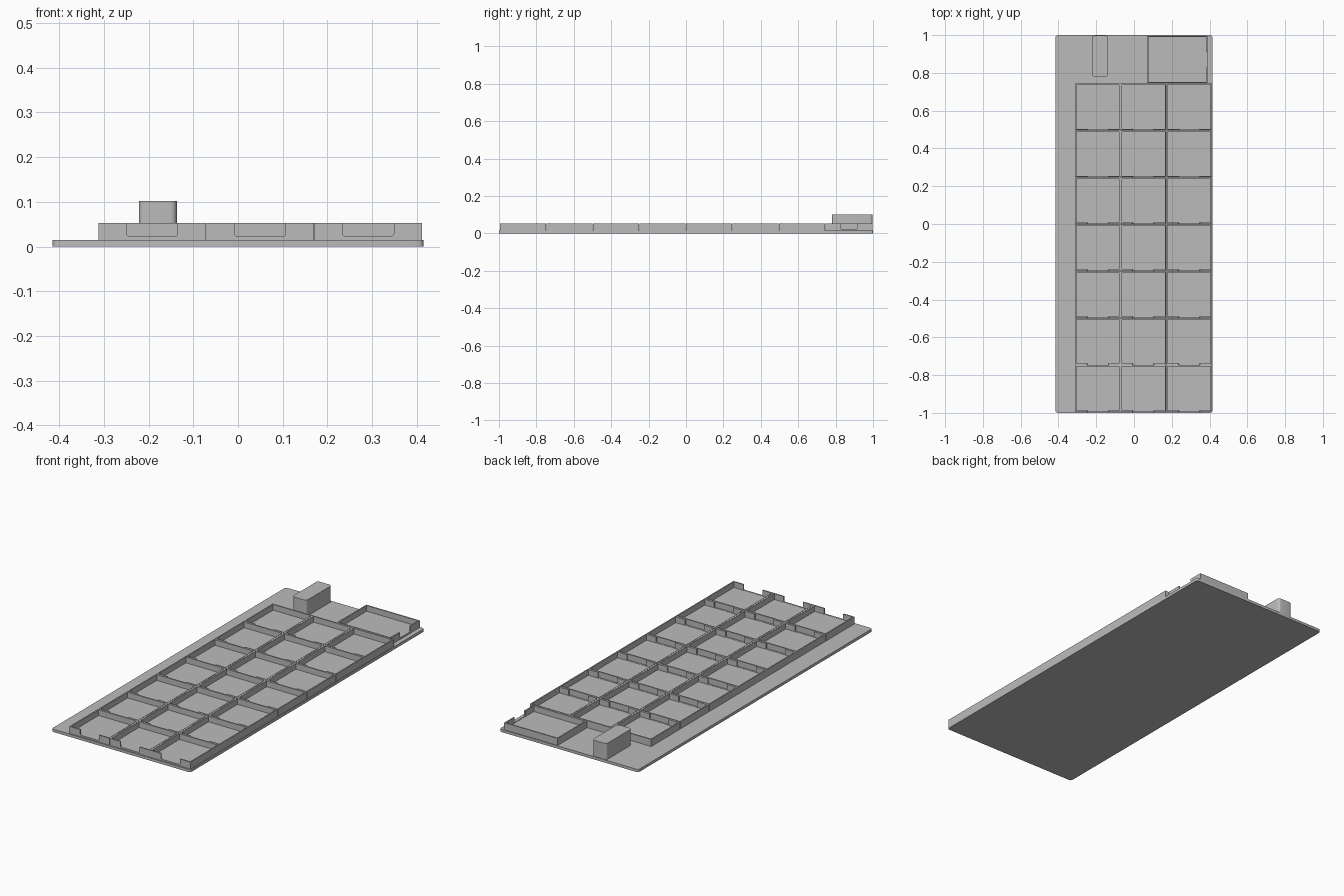
import bpy
import bmesh
from mathutils import Vector

if "Cube" in bpy.data.objects:
    bpy.data.objects.remove(bpy.data.objects["Cube"], do_unlink=True)

grey = bpy.data.materials.new("plain grey")
grey.use_nodes = True
COLOUR = (0.5, 0.5, 0.5, 1)
grey.diffuse_color = COLOUR
grey.node_tree.nodes["Principled BSDF"].inputs["Base Color"].default_value = COLOUR

BASE_TOP = 0.015
TRAY_TOP = 0.053
WALL = 0.007


def box(name, low, high, radius=0, axis=2):
    """Box between two corners, with the edges along one axis rounded."""
    low, high = Vector(low), Vector(high)
    bm = bmesh.new()
    bmesh.ops.create_cube(bm, size=1)
    for v in bm.verts:
        v.co = (low + high) / 2 + v.co * (high - low)
    if radius:
        edges = [e for e in bm.edges
                 if abs((e.verts[0].co - e.verts[1].co).normalized()[axis]) > 0.9]
        bmesh.ops.bevel(bm, geom=edges, offset=radius, segments=5,
                        profile=0.5, affect='EDGES')
    mesh = bpy.data.meshes.new(name)
    bm.to_mesh(mesh)
    bm.free()
    mesh.materials.append(grey)
    obj = bpy.data.objects.new(name, mesh)
    bpy.context.collection.objects.link(obj)
    return obj


def smooth(obj):
    bpy.ops.object.select_all(action='DESELECT')
    obj.select_set(True)
    bpy.context.view_layer.objects.active = obj
    bpy.ops.object.shade_smooth_by_angle()


def tray(name, width, depth, notch_low, notch_high, notch_axis):
    """Open tray centred on its own origin, with a finger notch in one wall."""
    x, y = width / 2, depth / 2
    floor = BASE_TOP + WALL
    body = box(name, (-x, -y, BASE_TOP), (x, y, TRAY_TOP))
    cavity = box("cavity_cutter", (WALL - x, WALL - y, floor), (x - WALL, y - WALL, 0.1))
    notch = box("notch_cutter", (*notch_low, floor + 0.001), (*notch_high, 0.1),
                0.006, notch_axis)
    for cutter in (cavity, notch):
        cutter.hide_render = True
        mod = body.modifiers.new("cut", 'BOOLEAN')
        mod.operation = 'DIFFERENCE'
        mod.solver = 'EXACT'
        mod.object = cutter
    graph = bpy.context.evaluated_depsgraph_get()
    mesh = bpy.data.meshes.new_from_object(body.evaluated_get(graph))
    body.modifiers.clear()
    body.data = mesh
    for cutter in (cavity, notch):
        bpy.data.objects.remove(cutter, do_unlink=True)
    return body


# Base board and upright peg
smooth(box("base_board", (-0.415, -1, 0), (0.415, 1, BASE_TOP), 0.012))
smooth(box("peg", (-0.222, 0.78, BASE_TOP), (-0.137, 0.997, 0.102), 0.014))

# Grid of small trays, notched at the front
PITCH_X, PITCH_Y = 0.2418, 0.2485
first = tray("small_tray", PITCH_X - 0.001, PITCH_Y - 0.002,
             (-0.057, -0.2), (0.057, -0.08), 1)
for row in range(7):
    for column in range(3):
        obj = first
        if row or column:
            obj = first.copy()
            bpy.context.collection.objects.link(obj)
        obj.name = f"small_tray_{row + 1}_{column + 1}"
        obj.location = (-0.192 + column * PITCH_X, -0.871 + row * PITCH_Y, 0)

# Large tray, notched at its left side
large = tray("large_tray", 0.32, 0.25, (0.1, -0.045), (0.2, 0.045), 0)
large.location = (0.23, 0.871, 0)
